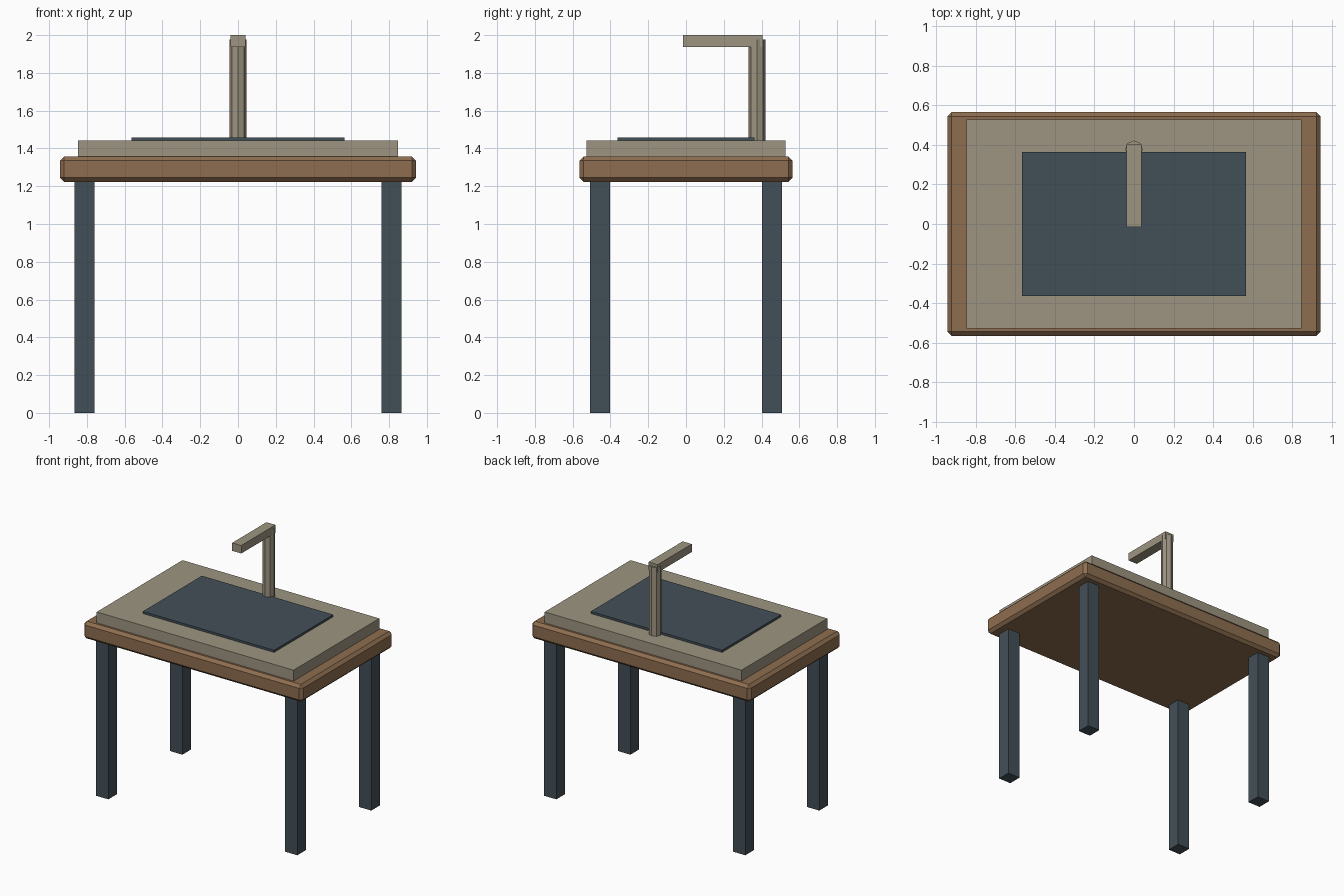
import bpy

if "Cube" in bpy.data.objects:
    bpy.data.objects.remove(bpy.data.objects["Cube"])


def material(name, rgb):
    m = bpy.data.materials.new(name)
    m.diffuse_color = (*rgb, 1)
    m.use_nodes = True
    m.node_tree.nodes["Principled BSDF"].inputs["Base Color"].default_value = m.diffuse_color
    return m


WOOD = material("wood", (0.27, 0.155, 0.08))
STONE = material("stone", (0.34, 0.30, 0.22))
SLATE = material("slate", (0.055, 0.078, 0.095))


def box(name, lo, hi, mat, bevel=0):
    """Axis-aligned box between two corners, optionally chamfered."""
    bpy.ops.mesh.primitive_cube_add(size=1, location=[(a + b) / 2 for a, b in zip(lo, hi)])
    ob = bpy.context.object
    ob.name = name
    ob.scale = [b - a for a, b in zip(lo, hi)]
    bpy.ops.object.transform_apply(location=False, rotation=False, scale=True)
    ob.data.materials.append(mat)
    if bevel:
        mod = ob.modifiers.new("chamfer", "BEVEL")
        mod.width = bevel
        mod.segments = 1
    return ob


# Four square legs
for side, sx in (("left", -1), ("right", 1)):
    for end, sy in (("front", -1), ("back", 1)):
        x, y, h = sx * 0.813, sy * 0.455, 0.053
        box(f"{end}_{side}_leg", (x - h, y - h, 0), (x + h, y + h, 1.225), SLATE)

# Chamfered wooden top, raised slab and dark basin panel
box("wooden_top", (-0.943, -0.565, 1.223), (0.943, 0.565, 1.357), WOOD, bevel=0.022)
box("sink_slab", (-0.847, -0.527, 1.357), (0.847, 0.527, 1.442), STONE)
box("basin_panel", (-0.565, -0.363, 1.442), (0.565, 0.363, 1.459), SLATE)

# Eight-sided tap post
z0, z1 = 1.442, 1.977
bpy.ops.mesh.primitive_cylinder_add(vertices=8, radius=0.045, depth=z1 - z0,
                                    location=(0, 0.377, (z0 + z1) / 2))
post = bpy.context.object
post.name = "tap_post"
post.data.materials.append(STONE)

# Square spout reaching forward over the basin
box("tap_spout", (-0.039, -0.015, 1.938), (0.039, 0.405, 2.0), STONE)
